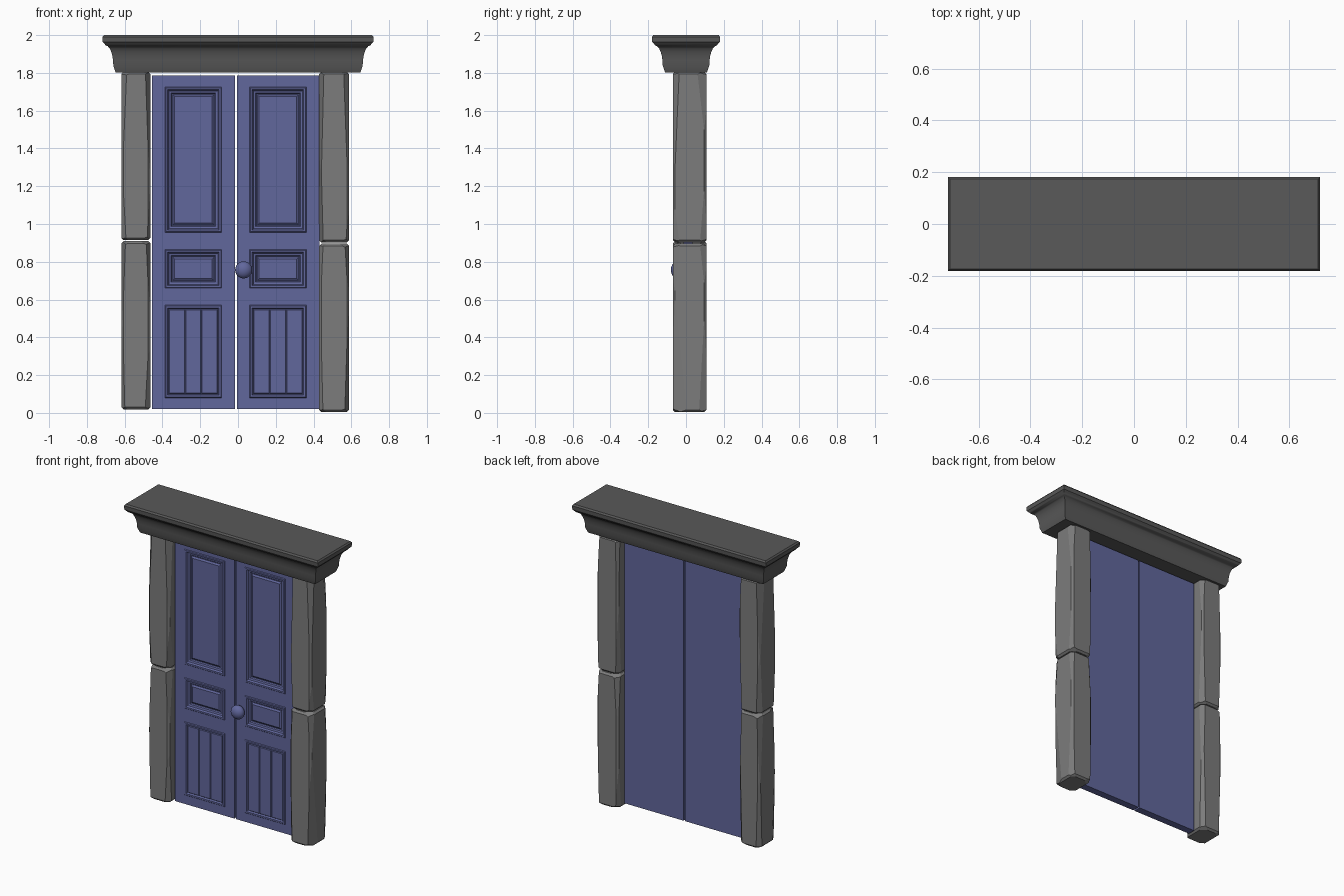
import bpy, bmesh, math, random
from mathutils import Vector

cube = bpy.data.objects.get("Cube")
if cube:
    bpy.data.objects.remove(cube, do_unlink=True)
random.seed(4)


def material(name, r, g, b):
    m = bpy.data.materials.new(name)
    m.use_nodes = True
    m.diffuse_color = (r, g, b, 1)
    m.node_tree.nodes["Principled BSDF"].inputs["Base Color"].default_value = (r, g, b, 1)
    return m


STONE = material("grey stone", 0.2, 0.2, 0.2)
DARK = material("dark stone", 0.1, 0.1, 0.1)
BLUE = material("blue paint", 0.12, 0.135, 0.335)


def finish(bm, name, mat, smooth=False):
    bmesh.ops.recalc_face_normals(bm, faces=bm.faces)
    mesh = bpy.data.meshes.new(name)
    bm.to_mesh(mesh)
    bm.free()
    mesh.materials.append(mat)
    ob = bpy.data.objects.new(name, mesh)
    bpy.context.collection.objects.link(ob)
    if smooth:
        bpy.ops.object.select_all(action="DESELECT")
        ob.select_set(True)
        bpy.context.view_layer.objects.active = ob
        bpy.ops.object.shade_smooth_by_angle(angle=math.radians(35))
    return ob


def box(lo, hi, bevel):
    bm = bmesh.new()
    bmesh.ops.create_cube(bm, size=1)
    lo, hi = Vector(lo), Vector(hi)
    for v in bm.verts:
        v.co = (lo + hi) / 2 + v.co * (hi - lo)
    bmesh.ops.bevel(bm, geom=bm.edges[:], offset=bevel, segments=1, affect="EDGES")
    return bm


# Rough-hewn pillar blocks: bevelled boxes with shallow slanting cuts on the edges
def stone_block(name, x0, x1, z0, z1):
    lo, hi = Vector((x0, -0.07, z0)), Vector((x1, 0.108, z1))
    bm = box(lo, hi, 0.012)
    mid, half = (lo + hi) / 2, (hi - lo) / 2

    def chip(corner, normal, depth):
        normal = normal.normalized()
        geom = bm.verts[:] + bm.edges[:] + bm.faces[:]
        cut = bmesh.ops.bisect_plane(bm, geom=geom, plane_co=corner - normal * depth,
                                     plane_no=normal, clear_outer=True)
        edges = [e for e in cut["geom_cut"] if isinstance(e, bmesh.types.BMEdge)]
        if edges:
            bmesh.ops.holes_fill(bm, edges=edges)

    for sx in (-1, 1):
        for sy in (-1, 1):
            for sz in (-1, 1):
                corner = mid + Vector((sx * half.x, sy * half.y, sz * half.z))
                # Long sliver down the upright edge
                tilt = Vector((sx, sy * random.uniform(0.3, 1), sz * random.uniform(0.02, 0.06)))
                chip(corner, tilt, random.uniform(0.014, 0.022))
                # Small knock on the corner
                chip(corner, Vector((sx * 0.4, sy * 0.5, sz)), random.uniform(0.016, 0.024))
    finish(bm, name, STONE)


stone_block("right_pillar_lower", -0.618, -0.464, 0.018, 0.91)
stone_block("right_pillar_upper", -0.618, -0.464, 0.914, 1.805)
stone_block("left_pillar_lower", 0.43, 0.588, 0.004, 0.896)
stone_block("left_pillar_upper", 0.43, 0.588, 0.902, 1.805)

# Lintel: moulded profile (inward offset, height) swept around a rectangle
profile = [(0.07, 1.803), (0.058, 1.838)]
for i in range(7):
    a = math.radians(90 * i / 6)
    profile.append((0.058 - 0.04 * (1 - math.cos(a)), 1.838 + 0.107 * math.sin(a)))
profile += [(0.012, 1.953), (0.002, 1.963), (0, 1.99), (0.008, 2.0)]
bm = bmesh.new()
rings = []
for d, z in profile:
    x, y = 0.718 - d, 0.181 - d
    rings.append([bm.verts.new((sx * x, sy * y, z)) for sx, sy in ((-1, -1), (1, -1), (1, 1), (-1, 1))])
for a, b in zip(rings, rings[1:]):
    for i in range(4):
        j = (i + 1) % 4
        if (a[i].co - b[i].co).length > 1e-5:
            bm.faces.new((a[i], a[j], b[j], b[i]))
bm.faces.new(rings[0])
bm.faces.new(rings[-1])
bmesh.ops.remove_doubles(bm, verts=bm.verts[:], dist=1e-5)
finish(bm, "lintel", DARK, smooth=True)

# Doors: gridded front face, inset panels, solid back
FRONT, BACK = -0.014, 0.035
ROWS = [0.02, 0.08, 0.57, 0.66, 0.865, 0.955, 1.725, 1.785]


def door(side, x0, x1, p0, p1):
    bm = bmesh.new()
    cols = [x0, p0, p1, x1]
    grid = [[bm.verts.new((x, FRONT, z)) for x in cols] for z in ROWS]
    panels = {}
    for r in range(len(ROWS) - 1):
        for c in range(3):
            f = bm.faces.new((grid[r][c], grid[r][c + 1], grid[r + 1][c + 1], grid[r + 1][c]))
            if c == 1 and r % 2:
                panels[r] = f
    bm.normal_update()
    # Straight sides and back
    rim = [e for e in bm.edges if e.is_boundary]
    ext = bmesh.ops.extrude_edge_only(bm, edges=rim)["geom"]
    for v in ext:
        if isinstance(v, bmesh.types.BMVert):
            v.co.y = BACK
    bmesh.ops.holes_fill(bm, edges=[e for e in ext if isinstance(e, bmesh.types.BMEdge)])
    bmesh.ops.recalc_face_normals(bm, faces=bm.faces)

    # Raised lip, sunk moulding, then a raised field
    lip = [(0.004, 0.005), (0.01, 0), (0.006, -0.012)]
    field = [(0.012, -0.003), (0.005, -0.007), (0.004, 0), (0.01, 0.008)]
    for r, face in panels.items():
        for width, depth in lip + (field if r > 1 else []):
            bmesh.ops.inset_region(bm, faces=[face], thickness=width, depth=0, use_even_offset=True)
            for v in face.verts:
                v.co.y -= depth
    finish(bm, side + "_door", BLUE)

    # Three planks in the lowest panel
    a, b = p0 + 0.02, p1 - 0.02
    w = (b - a) / 3
    for i in range(3):
        plank = box((a + i * w, FRONT + 0.001, ROWS[1] + 0.02),
                    (a + (i + 1) * w, FRONT + 0.012, ROWS[2] - 0.02), 0.004)
        finish(plank, f"{side}_door_plank_{i + 1}", BLUE)


door("right", -0.456, -0.017, -0.386, -0.087)
door("left", -0.005, 0.431, 0.061, 0.362)

# Door knob: lathed base plate, neck and flattened ball
outline = [(0, 0.002), (0.026, 0.002), (0.024, -0.008), (0.012, -0.012), (0.012, -0.03)]
for i in range(9):
    a = math.radians(-70 + 160 * i / 8)
    outline.append((0.046 * math.cos(a), -0.032 - 0.034 * math.sin(a)))
outline[-1] = (0, outline[-1][1])
bm = bmesh.new()
verts = [bm.verts.new((0.03 + r, FRONT - 0.02 + y + 0.02, 0.757)) for r, y in outline]
edges = [bm.edges.new(pair) for pair in zip(verts, verts[1:])]
bmesh.ops.spin(bm, geom=verts + edges, cent=(0.03, 0, 0.757), axis=(0, 1, 0),
               angle=math.tau, steps=24)
bmesh.ops.remove_doubles(bm, verts=bm.verts[:], dist=1e-5)
finish(bm, "door_knob", BLUE, smooth=True)
